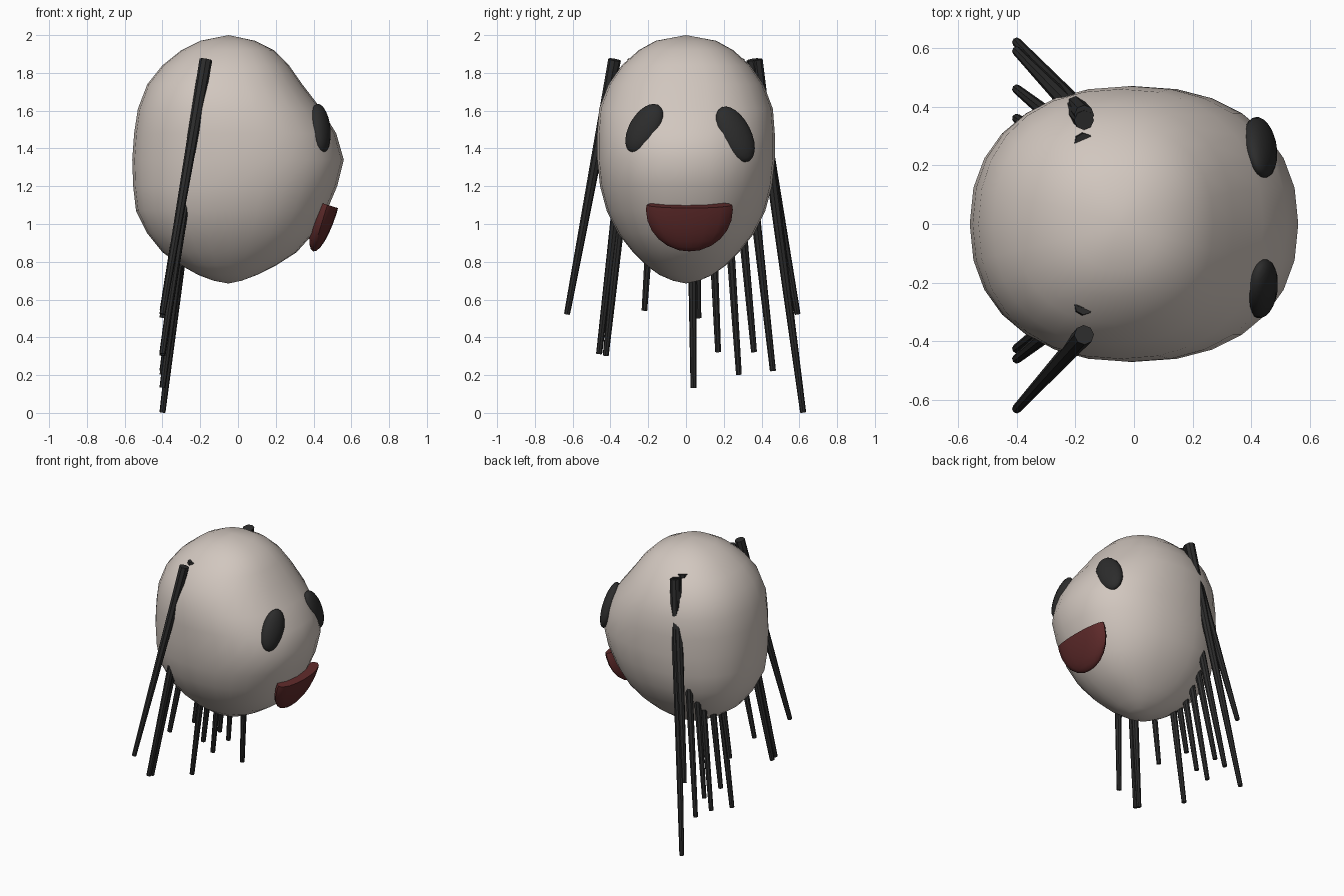
import bpy, bmesh
from math import cos, sin, pi, copysign, radians
from mathutils import Vector, Matrix

cube = bpy.data.objects.get("Cube")
if cube:
    bpy.data.objects.remove(cube, do_unlink=True)


def material(name, rgb):
    m = bpy.data.materials.new(name)
    m.use_nodes = True
    m.diffuse_color = (*rgb, 1)
    m.node_tree.nodes["Principled BSDF"].inputs["Base Color"].default_value = (*rgb, 1)
    return m


SKIN = material("warm_cream", (0.64, 0.57, 0.52))
BLACK = material("charcoal", (0.025, 0.025, 0.025))
RED = material("dark_red", (0.115, 0.024, 0.024))


def finish(bm, name, mat, smooth_angle=None):
    bmesh.ops.recalc_face_normals(bm, faces=bm.faces)
    mesh = bpy.data.meshes.new(name)
    bm.to_mesh(mesh)
    bm.free()
    mesh.materials.append(mat)
    ob = bpy.data.objects.new(name, mesh)
    bpy.context.collection.objects.link(ob)
    if smooth_angle:
        bpy.ops.object.select_all(action='DESELECT')
        ob.select_set(True)
        bpy.context.view_layer.objects.active = ob
        bpy.ops.object.shade_smooth_by_angle(angle=radians(smooth_angle))
    return ob


# Head: stacked rounded sections (height, back x, front x, half width)
SECTIONS = [
    (0.70, -0.13, 0.02, 0.07), (0.73, -0.21, 0.10, 0.14), (0.78, -0.30, 0.20, 0.21),
    (0.85, -0.40, 0.31, 0.28), (0.95, -0.48, 0.40, 0.36), (1.07, -0.54, 0.47, 0.42),
    (1.20, -0.555, 0.525, 0.455), (1.34, -0.56, 0.56, 0.47), (1.48, -0.55, 0.52, 0.47),
    (1.61, -0.53, 0.44, 0.46), (1.74, -0.48, 0.34, 0.41), (1.84, -0.40, 0.27, 0.34),
    (1.92, -0.30, 0.19, 0.25), (1.97, -0.20, 0.09, 0.16),
]
SIDES = 28


def rounded(t, power=2 / 2.25):
    return copysign(abs(t) ** power, t)


bm = bmesh.new()
rings = []
for z, back, front, half in SECTIONS:
    mid, rx = (back + front) / 2, (front - back) / 2
    rings.append([bm.verts.new((mid + rx * rounded(cos(2 * pi * i / SIDES)),
                                half * rounded(sin(2 * pi * i / SIDES)), z))
                  for i in range(SIDES)])
for low, high in zip(rings, rings[1:]):
    for i in range(SIDES):
        j = (i + 1) % SIDES
        bm.faces.new((low[i], low[j], high[j], high[i]))
for ring, z in ((rings[0], 0.685), (rings[-1], 2.0)):
    pole = bm.verts.new((-0.05, 0, z))
    for i in range(SIDES):
        bm.faces.new((ring[i], ring[(i + 1) % SIDES], pole))
finish(bm, "head", SKIN, 80)


def blob(name, mat, centre, radii, yaw, pitch, roll, flat_top=False):
    """Flattened ball facing +x, optionally cut flat along its top."""
    bm = bmesh.new()
    bmesh.ops.create_uvsphere(bm, u_segments=16, v_segments=12, radius=1)
    if flat_top:
        geom = bm.verts[:] + bm.edges[:] + bm.faces[:]
        cut = bmesh.ops.bisect_plane(bm, geom=geom, plane_co=(0, 0, 0.12),
                                     plane_no=(0, 0, 1), clear_outer=True)
        edges = [e for e in cut["geom_cut"] if isinstance(e, bmesh.types.BMEdge)]
        bmesh.ops.contextual_create(bm, geom=edges)
    turn = (Matrix.Rotation(radians(yaw), 4, 'Z') @ Matrix.Rotation(radians(pitch), 4, 'Y')
            @ Matrix.Rotation(radians(roll), 4, 'X'))
    bm.transform(Matrix.Translation(centre) @ turn @ Matrix.Diagonal((*radii, 1)))
    finish(bm, name, mat, 50)


# Eyes and mouth
blob("left_eye", BLACK, (0.43, 0.26, 1.475), (0.05, 0.09, 0.16), 20, -13, 24)
blob("right_eye", BLACK, (0.435, -0.22, 1.505), (0.05, 0.085, 0.145), -17, -13, -28)
blob("mouth", RED, (0.465, 0.018, 1.075), (0.06, 0.23, 0.23), 0, 17, 0, True)

# Trailing rods: (bottom y, bottom z), all leaning out from the upper back
RODS = [(-0.63, 0.52), (-0.46, 0.31), (-0.425, 0.3), (-0.22, 0.54), (0.04, 0.13),
        (0.065, 0.5), (0.17, 0.32), (0.28, 0.2), (0.36, 0.32), (0.46, 0.22),
        (0.59, 0.52), (0.62, 0.0)]
for n, (y, z) in enumerate(RODS, 1):
    bottom, top = Vector((-0.4, y, z + 0.003)), Vector((-0.17, 0.6 * y, 1.87))
    axis = top - bottom
    bm = bmesh.new()
    bmesh.ops.create_cone(bm, cap_ends=True, segments=8, radius1=0.016, radius2=0.034,
                          depth=axis.length)
    bm.transform(Matrix.Translation((top + bottom) / 2)
                 @ axis.to_track_quat('Z', 'Y').to_matrix().to_4x4())
    finish(bm, f"rod_{n}", BLACK)
